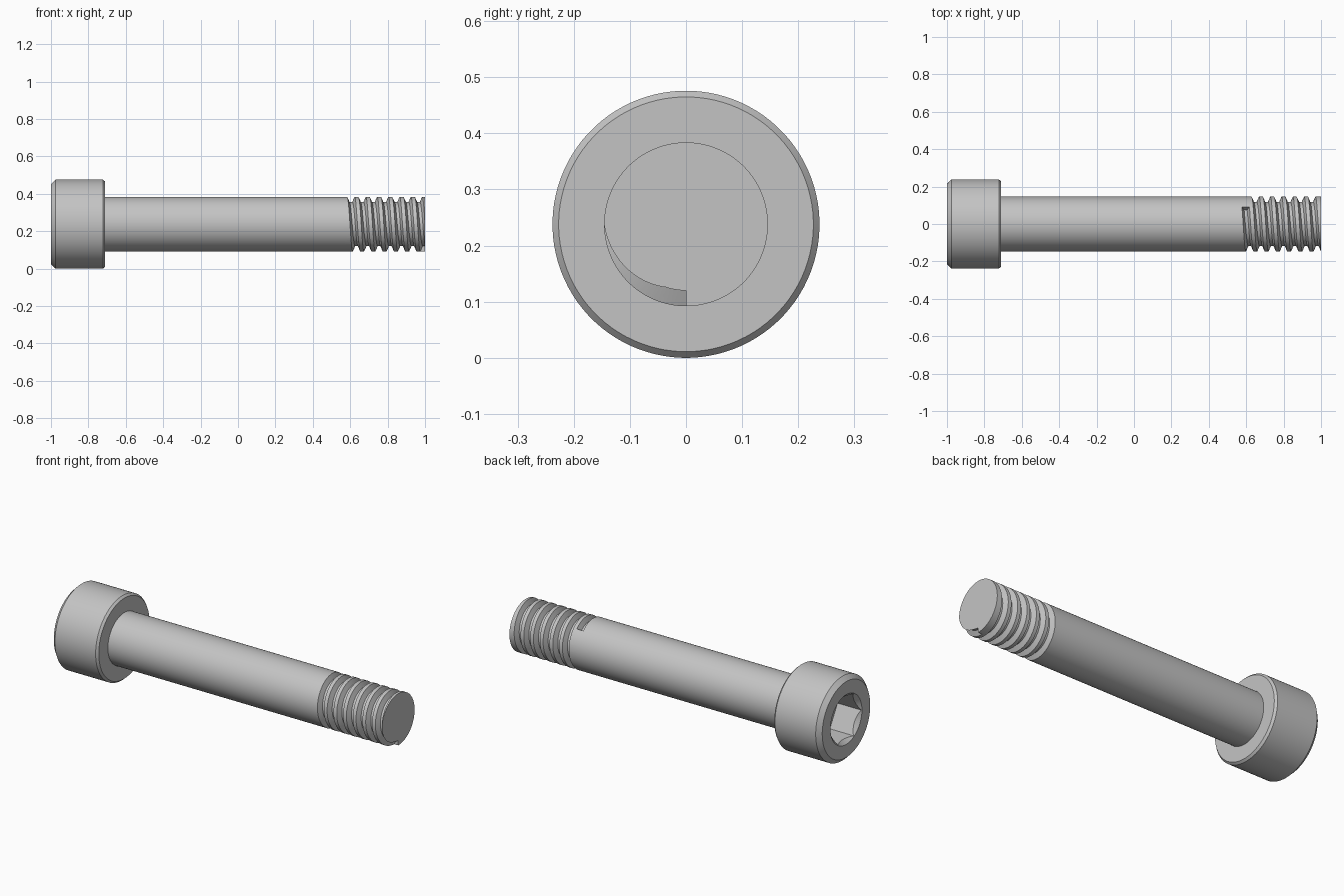
import bpy
import bmesh
import math

AXIS_Z = 0.238        # height of the screw axis
HEAD_R = 0.238
SHANK_R = 0.146
ROOT_R = 0.118        # radius at the bottom of the thread groove

cube = bpy.data.objects.get("Cube")
if cube:
    bpy.data.objects.remove(cube, do_unlink=True)

steel = bpy.data.materials.new("steel_grey")
steel.use_nodes = True
colour = (0.55, 0.55, 0.55, 1)
steel.diffuse_color = colour
steel.node_tree.nodes["Principled BSDF"].inputs["Base Color"].default_value = colour


def polar(x, r, angle):
    return (x, r * math.cos(angle), AXIS_Z + r * math.sin(angle))


def circle(x, r, sides, phase=0.0):
    return [polar(x, r, 2 * math.pi * (i + phase) / sides) for i in range(sides)]


def loft(name, rings):
    """Closed solid skinned through a list of equal-sized rings."""
    bm = bmesh.new()
    loops = [[bm.verts.new(p) for p in ring] for ring in rings]
    n = len(loops[0])
    for a, b in zip(loops, loops[1:]):
        for i in range(n):
            j = (i + 1) % n
            bm.faces.new((a[i], a[j], b[j], b[i]))
    bm.faces.new(loops[0])
    bm.faces.new(loops[-1])
    bmesh.ops.recalc_face_normals(bm, faces=bm.faces)
    mesh = bpy.data.meshes.new(name)
    bm.to_mesh(mesh)
    bm.free()
    mesh.materials.append(steel)
    obj = bpy.data.objects.new(name, mesh)
    bpy.context.collection.objects.link(obj)
    return obj


def cut(target, cutter):
    mod = target.modifiers.new(cutter.name, 'BOOLEAN')
    mod.operation = 'DIFFERENCE'
    mod.solver = 'EXACT'
    mod.object = cutter
    bpy.ops.object.modifier_apply(modifier=mod.name)
    bpy.data.objects.remove(cutter, do_unlink=True)


# Head with chamfered rims, and plain shank
profile = [(-1, HEAD_R - 0.024), (-0.976, HEAD_R), (-0.722, HEAD_R),
           (-0.71, HEAD_R - 0.011), (-0.71, SHANK_R), (0.56, SHANK_R), (1, SHANK_R)]
body = loft("socket_head_screw", [circle(x, r, 96, 0.5) for x, r in profile])
bpy.ops.object.select_all(action='DESELECT')
body.select_set(True)
bpy.context.view_layer.objects.active = body

# Hexagonal socket with a countersunk mouth
cut(body, loft("hex_socket_cutter", [circle(x, 0.137, 6) for x in (-1.02, -0.85)]))
cut(body, loft("countersink_cutter", [circle(-1.02, 0.16, 96), circle(-0.97, 0.11, 96)]))

# Right-handed helical thread groove with blunt ends
start, end = math.radians(51), math.radians(270 + 6 * 360)
x_start, x_end = 0.597, 0.995
steps = 460
outer_r = SHANK_R + 0.01
section = [(-0.008, ROOT_R), (0.008, ROOT_R), (0.0243, outer_r), (-0.0243, outer_r)]
groove = []
for i in range(steps + 1):
    f = i / steps
    x = x_start + (x_end - x_start) * f
    angle = start + (end - start) * f
    groove.append([polar(x + dx, r, angle) for dx, r in section])
cut(body, loft("thread_cutter", groove))

bpy.ops.object.shade_smooth_by_angle(angle=math.radians(30))
